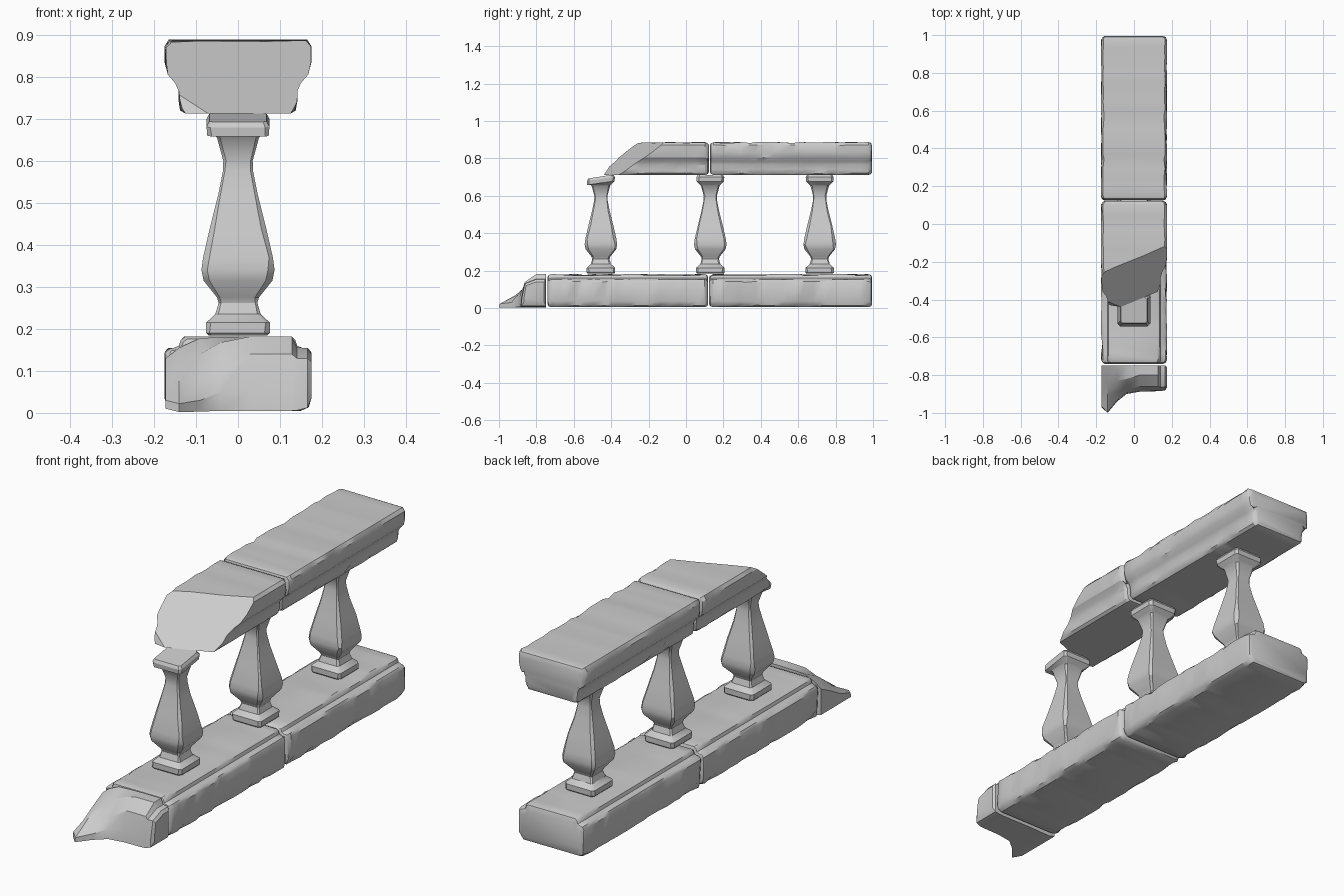
import bpy, bmesh, math, random
from mathutils import Vector

if "Cube" in bpy.data.objects:
    bpy.data.objects.remove(bpy.data.objects["Cube"])

random.seed(7)


def finish(name, bm, angle=35):
    bmesh.ops.recalc_face_normals(bm, faces=bm.faces[:])
    me = bpy.data.meshes.new(name)
    bm.to_mesh(me)
    bm.free()
    ob = bpy.data.objects.new(name, me)
    bpy.context.collection.objects.link(ob)
    bpy.ops.object.select_all(action='DESELECT')
    ob.select_set(True)
    bpy.context.view_layer.objects.active = ob
    bpy.ops.object.shade_smooth_by_angle(angle=math.radians(angle))
    return ob


def loft(rings):
    # skin a list of closed rings and cap both ends
    bm = bmesh.new()
    vs = [[bm.verts.new(p) for p in r] for r in rings]
    n = len(vs[0])
    for a, b in zip(vs, vs[1:]):
        for i in range(n):
            j = (i + 1) % n
            bm.faces.new((a[i], a[j], b[j], b[i]))
    bm.faces.new(vs[0])
    bm.faces.new(vs[-1])
    return bm


def stone(half, corners, y0, y1, n):
    # mirrored cross-section run along y, eased ends, chipped corners
    prof = half + [(-x, z) for x, z in reversed(half)]
    m = len(half)
    zc = (half[0][1] + half[-1][1]) / 2
    ys = [y0, y0 + .006, y0 + .02]
    ys += [y0 + .02 + (y1 - y0 - .04) * (i + random.uniform(-.3, .3)) / n for i in range(1, n)]
    ys += [y1 - .02, y1 - .006, y1]
    rings = []
    for k, y in enumerate(ys):
        e = min(k, len(ys) - 1 - k)
        inset = (.018, .006, 0)[min(e, 2)]
        ring = []
        for side in (0, 1):
            chip = {c: random.choice((0, .001, .002, .003, .007)) for c in corners}
            for i in range(m):
                idx = i + side * m
                x, z = prof[idx]
                c = i if side == 0 else m - 1 - i
                d = inset + chip.get(c, 0)
                x -= math.copysign(d, x)
                z -= math.copysign(d * .8, z - zc)
                ring.append((x, y, z))
        rings.append(ring)
    return loft(rings)


def cut(bm, point, normal):
    # slice off a broken face and close it
    r = bmesh.ops.bisect_plane(bm, geom=bm.verts[:] + bm.edges[:] + bm.faces[:],
                               plane_co=point, plane_no=normal, clear_outer=True)
    edges = [e for e in r['geom_cut'] if isinstance(e, bmesh.types.BMEdge)]
    bmesh.ops.holes_fill(bm, edges=edges, sides=0)


# plinth blocks
base = [(.15, .005), (.168, .013), (.175, .035), (.175, .143), (.167, .154),
        (.152, .155), (.141, .16), (.136, .174), (.127, .182)]
finish("plinth_rear", stone(base, (1, 2, 3, 4, 8), .124, .995, 18))
finish("plinth_middle", stone(base, (1, 2, 3, 4, 8), -.74, .118, 18))

# broken plinth end, lofted across x as side outlines
outline = [
    (-.172, [(-.97, .01), (-.965, .03), (-.89, .055), (-.81, .10), (-.748, .13)]),
    (-.14, [(-1, .002), (-.997, .022), (-.91, .07), (-.84, .11), (-.748, .155)]),
    (-.09, [(-.94, .003), (-.935, .03), (-.89, .075), (-.83, .14), (-.748, .178)]),
    (-.04, [(-.9, .005), (-.895, .05), (-.875, .10), (-.82, .168), (-.748, .18)]),
    (.03, [(-.888, .005), (-.882, .055), (-.86, .14), (-.80, .182), (-.748, .182)]),
    (.128, [(-.885, .005), (-.88, .055), (-.86, .14), (-.80, .182), (-.748, .182)]),
    (.14, [(-.885, .006), (-.88, .05), (-.865, .13), (-.80, .156), (-.748, .156)]),
    (.165, [(-.88, .012), (-.878, .05), (-.862, .13), (-.80, .154), (-.75, .154)]),
    (.175, [(-.865, .035), (-.865, .06), (-.855, .12), (-.80, .14), (-.76, .14)])]
finish("plinth_broken_end", loft([[(x, y, z) for y, z in pts + [(pts[-1][0], pts[0][1])]]
                                  for x, pts in outline]), 30)

# handrail blocks, front one snapped off at a slant
rail = [(.125, .712), (.138, .72), (.141, .74), (.141, .766), (.15, .785),
        (.167, .805), (.175, .835), (.175, .872), (.165, .888)]
finish("handrail_rear", stone(rail, (1, 2, 6, 7, 8), .128, .995, 18))
bm = stone(rail, (1, 2, 6, 7, 8), -.56, .122, 14)
a, b, c = Vector((-.17, -.25, .89)), Vector((.17, -.11, .89)), Vector((0, -.41, .712))
normal = (b - a).cross(c - a).normalized()
if normal.y > 0:
    normal = -normal
cut(bm, a, normal)
cut(bm, (-.13, -.43, .712), Vector((-.15, -1, .42)).normalized())
cut(bm, (-.17, -.30, .865), Vector((-.35, -.75, .8)).normalized())
finish("handrail_broken", bm, 25)

# square balusters with clipped corners
steps = [(.184, .07), (.19, .076), (.215, .076), (.222, .068), (.235, .054), (.262, .046),
         (.275, .05), (.315, .082), (.34, .087), (.37, .083), (.44, .067), (.52, .047),
         (.575, .036), (.6, .035), (.655, .05), (.66, .055), (.678, .073), (.70, .075), (.712, .068)]
signs = [(1, 1), (-1, 1), (-1, -1), (1, -1)]
for name, yc, worn in (("baluster_front", -.455, 1), ("baluster_middle", .13, 0), ("baluster_rear", .715, 0)):
    rings = []
    for z, r in steps:
        ring = []
        for sx, sy in signs:
            k = r * random.uniform(.1, .2)
            pair = [(sx * r, sy * (r - k)), (sx * (r - k), sy * r)]
            if sx * sy < 0:
                pair.reverse()
            for x, y in pair:
                drop = worn * max(0, .03 - y) * .2 if z > .67 else 0
                ring.append((x, y + yc, z - drop))
        rings.append(ring)
    finish(name, loft(rings), 30)
